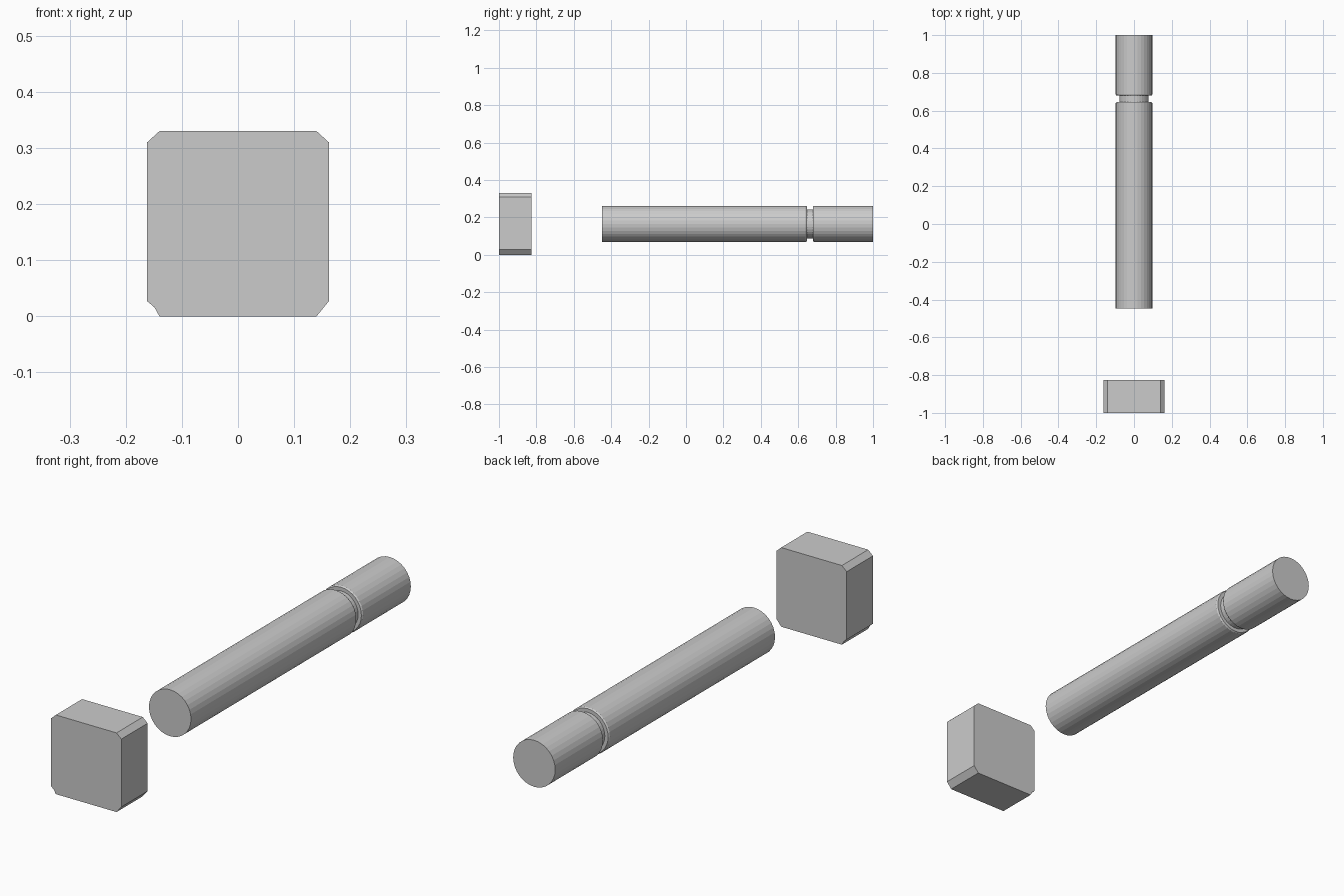
import bpy, bmesh
from math import sin, cos, tau

if "Cube" in bpy.data.objects:
    bpy.data.objects.remove(bpy.data.objects["Cube"])


def loft(name, rings):
    """Join equal-length rings of points into a capped solid."""
    bm = bmesh.new()
    loops = [[bm.verts.new(p) for p in ring] for ring in rings]
    n = len(loops[0])
    for a, b in zip(loops, loops[1:]):
        for i in range(n):
            j = (i + 1) % n
            bm.faces.new((a[i], a[j], b[j], b[i]))
    bm.faces.new(loops[0])
    bm.faces.new(loops[-1])
    bmesh.ops.recalc_face_normals(bm, faces=bm.faces)
    mesh = bpy.data.meshes.new(name)
    bm.to_mesh(mesh)
    bm.free()
    obj = bpy.data.objects.new(name, mesh)
    bpy.context.collection.objects.link(obj)
    return obj


# Block with clipped corners, extruded along y
outline = [(-0.14, 0), (0.14, 0), (0.162, 0.027), (0.162, 0.31),
           (0.14, 0.33), (-0.14, 0.33), (-0.162, 0.31),
           (-0.162, 0.027), (-0.149, 0.016)]
loft("end_block", [[(x, y, z) for x, z in outline] for y in (-1, -0.827)])

# Round rod with a narrow groove: (y, radius) profile
SIDES, AXIS_Z = 32, 0.165
profile = [(-0.448, 0.097), (0.640, 0.097), (0.646, 0.093), (0.646, 0.078),
           (0.680, 0.078), (0.680, 0.093), (0.686, 0.097), (1, 0.097)]
loft("grooved_rod", [[(r * cos(tau * i / SIDES), y, AXIS_Z + r * sin(tau * i / SIDES))
                      for i in range(SIDES)] for y, r in profile])
